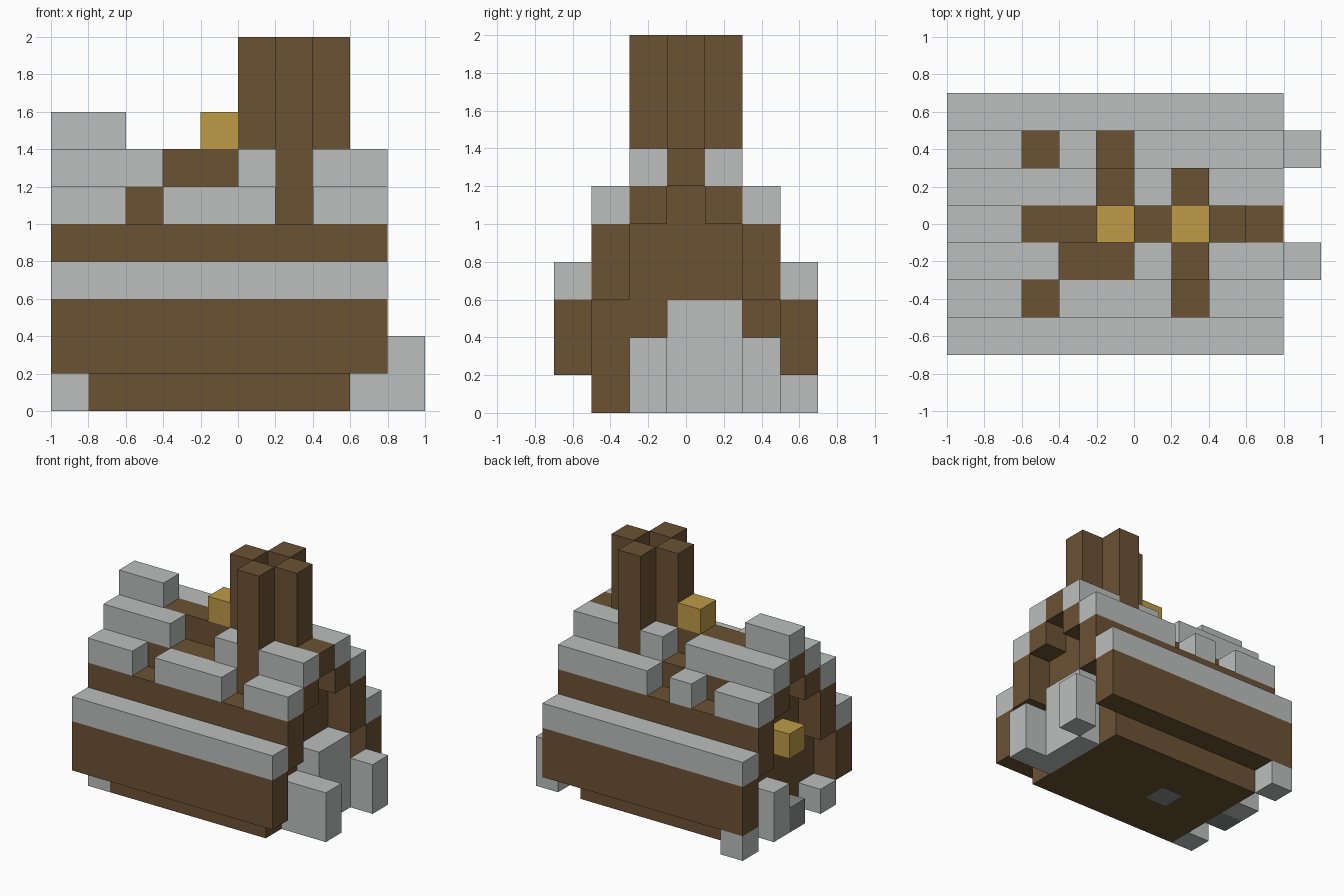
import bpy
import bmesh

if "Cube" in bpy.data.objects:
    bpy.data.objects.remove(bpy.data.objects["Cube"], do_unlink=True)

U = 0.2  # side of one block


def material(name, rgb):
    mat = bpy.data.materials.new(name)
    mat.use_nodes = True
    color = (*rgb, 1)
    mat.diffuse_color = color
    mat.node_tree.nodes["Principled BSDF"].inputs["Base Color"].default_value = color
    return mat


WOOD = material("brown wood", (0.147, 0.084, 0.034))
SNOW = material("pale grey", (0.497, 0.521, 0.515))
GLOW = material("warm yellow", (0.515, 0.328, 0.061))
STONE = material("dark grey", (0.25, 0.255, 0.255))


def blocks(name, mat, *boxes):
    """Join boxes given as block ranges (x), (y), (z) into one object."""
    bm = bmesh.new()
    for spans in boxes:
        cube = bmesh.ops.create_cube(bm, size=1)["verts"]
        for v in cube:
            cell = [s[0] if c < 0 else s[1] for c, s in zip(v.co, spans)]
            v.co = (cell[0] * U - 1, cell[1] * U - 0.7, cell[2] * U)
    mesh = bpy.data.meshes.new(name)
    bm.to_mesh(mesh)
    bm.free()
    mesh.materials.append(mat)
    obj = bpy.data.objects.new(name, mesh)
    bpy.context.collection.objects.link(obj)
    return obj


def row(y, z, *runs):
    """Runs of blocks along x, one block deep and one high."""
    return [(run, (y, y + 1), (z, z + 1)) for run in runs]


# Floor with one stone set into it
blocks("floor", WOOD,
       ((1, 3), (1, 6), (0, 1)), ((4, 8), (1, 6), (0, 1)),
       ((3, 4), (1, 3), (0, 1)), ((3, 4), (4, 6), (0, 1)))
blocks("floor_stone", STONE, *row(3, 0, (3, 4)))

# Gable walls at both ends, narrowing upward
for side, x in (("right", 1), ("left", 7)):
    span = (x, x + 1)
    blocks(side + "_gable", WOOD,
           (span, (1, 6), (1, 3)), (span, (2, 5), (3, 5)), (span, (3, 4), (5, 6)))

# Long walls and stepped roof, the same front and back
for side, ys in (("front", (0, 1, 2)), ("back", (6, 5, 4))):
    eave, mid, upper = [(y, y + 1) for y in ys]
    blocks(side + "_wall", WOOD, ((2, 7), mid, (1, 3)))
    blocks(side + "_roof", WOOD,
           ((0, 9), eave, (1, 3)), ((0, 9), mid, (3, 5)), ((0, 9), upper, (5, 6)))
    blocks(side + "_eave_cap", SNOW, ((0, 9), eave, (3, 4)))

# Roof ridge, open under the chimney
blocks("ridge", WOOD, *row(3, 6, (0, 6), (7, 9)))
blocks("ridge_cap", SNOW, *row(3, 7, (0, 2)))

# Broken pale caps on the roof steps
blocks("front_lower_cap", SNOW, *row(1, 5, (0, 2), (3, 6), (7, 9)))
blocks("back_lower_cap", SNOW, *row(5, 5, (0, 2), (3, 4), (5, 9)))
blocks("front_upper_cap", SNOW, *row(2, 6, (0, 3), (5, 6), (7, 9)))
blocks("back_upper_cap", SNOW, *row(4, 6, (0, 4), (5, 6), (7, 9)))

# Chimney of four posts around an open shaft, with a fire below
blocks("chimney", WOOD,
       ((6, 7), (2, 3), (6, 10)), ((6, 7), (4, 5), (6, 10)),
       ((5, 6), (3, 4), (7, 10)), ((7, 8), (3, 4), (7, 10)))
blocks("fire", GLOW, *row(3, 1, (6, 7)))

# Lanterns on the ridge and on the right gable
blocks("ridge_lantern", GLOW, *row(3, 7, (4, 5)))
blocks("gable_lantern", GLOW, *row(3, 3, (0, 1)))

# Drifts against the left end
blocks("left_drifts", SNOW,
       ((8, 9), (3, 5), (0, 3)), ((8, 10), (2, 3), (0, 2)), ((9, 10), (5, 6), (0, 2)))

# Drifts and doorstep against the right end
blocks("right_drifts", SNOW,
       ((0, 1), (4, 5), (0, 2)), *row(1, 0, (0, 1)), *row(6, 0, (0, 1)))
blocks("doorstep", STONE, *row(3, 0, (0, 1)))
